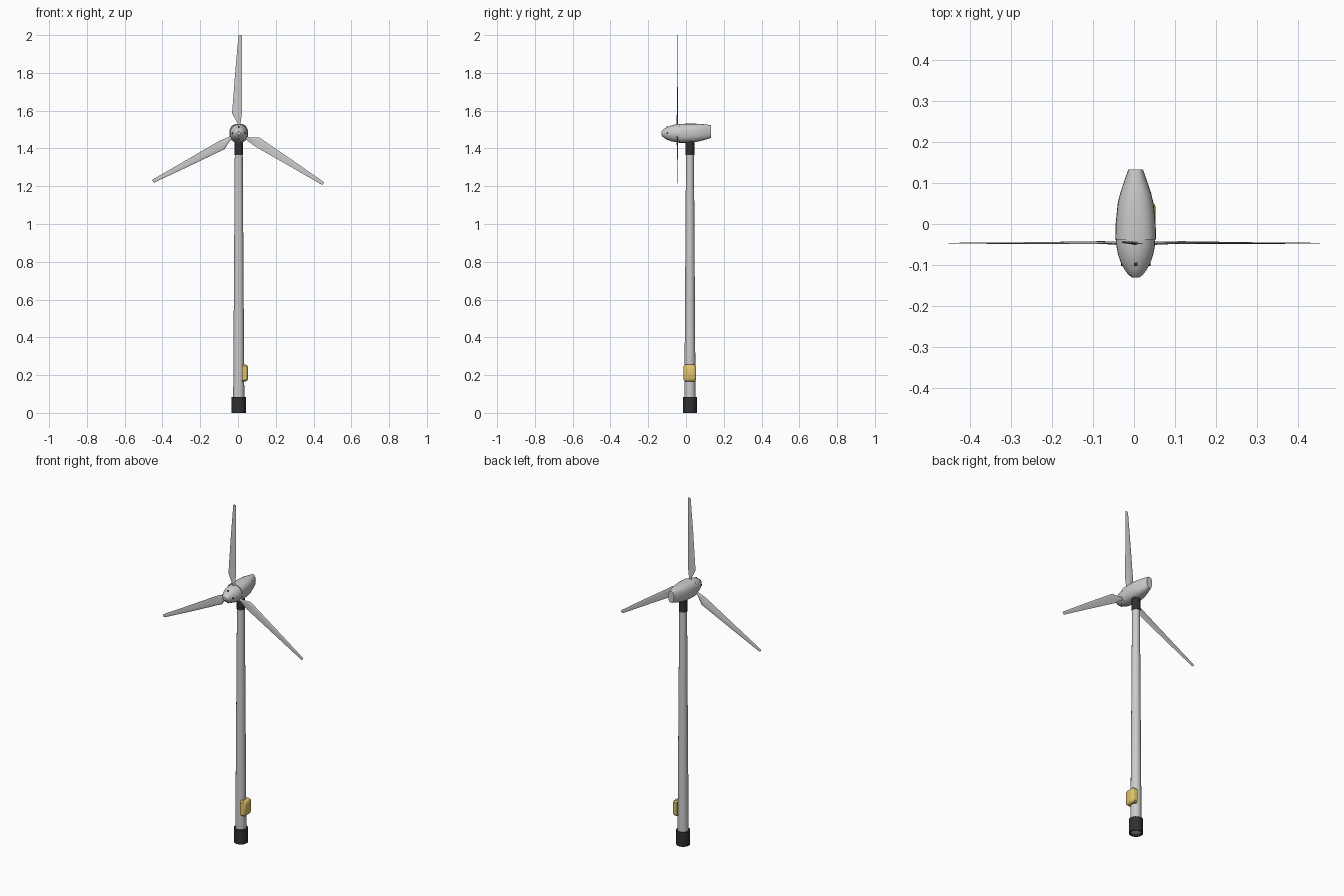
import bpy, bmesh, math
from mathutils import Matrix, Vector

if "Cube" in bpy.data.objects:
    bpy.data.objects.remove(bpy.data.objects["Cube"])

CX, CY, HZ, BY = 0.004, 0.021, 1.48, -0.047   # tower axis, hub height, rotor plane


def material(name, rgb):
    m = bpy.data.materials.new(name)
    m.diffuse_color = (*rgb, 1)
    m.use_nodes = True
    m.node_tree.nodes["Principled BSDF"].inputs["Base Color"].default_value = m.diffuse_color
    return m


dark = material("dark_grey", (0.03, 0.03, 0.03))
yellow = material("yellow", (0.75, 0.55, 0.15))


def finish(name, bm, mat=None, angle=35):
    bmesh.ops.recalc_face_normals(bm, faces=bm.faces)
    me = bpy.data.meshes.new(name)
    bm.to_mesh(me)
    bm.free()
    ob = bpy.data.objects.new(name, me)
    bpy.context.collection.objects.link(ob)
    if mat:
        me.materials.append(mat)
    bpy.context.view_layer.objects.active = ob
    ob.select_set(True)
    bpy.ops.object.shade_smooth_by_angle(angle=math.radians(angle))
    ob.select_set(False)
    return ob


def loft(name, rings, mat=None, angle=35, matrix=None, closed=False):
    """Skin a list of rings of points, capping the ends."""
    bm = bmesh.new()
    loops = [[bm.verts.new(p) for p in r] for r in rings]
    n = len(loops[0])
    pairs = list(zip(loops, loops[1:])) + ([(loops[-1], loops[0])] if closed else [])
    for a, b in pairs:
        for i in range(n):
            bm.faces.new((a[i], a[(i + 1) % n], b[(i + 1) % n], b[i]))
    if not closed:
        bm.faces.new(loops[0])
        bm.faces.new(loops[-1])
    if matrix:
        bm.transform(matrix)
    return finish(name, bm, mat, angle)


def ring_z(r, z, n=24):
    return [(CX + r * math.cos(2 * math.pi * i / n),
             CY + r * math.sin(2 * math.pi * i / n), z) for i in range(n)]


def ring_y(y, w, bottom, top, power=1.0, n=24):
    """Rounded section across y; power below 1 makes it squarer."""
    pts = []
    for i in range(n):
        a = 2 * math.pi * i / n
        c, s = math.cos(a), math.sin(a)
        x = math.copysign(abs(c) ** power, c) * w
        z = (top + bottom) / 2 + math.copysign(abs(s) ** power, s) * (top - bottom) / 2
        pts.append((CX + x, y, z))
    return pts


# Tower, hollow base sleeve and yaw collar
loft("tower", [ring_z(0.030, 0.01), ring_z(0.021, 1.38)])
loft("base_sleeve", [ring_z(0.038, 0), ring_z(0.038, 0.083),
                     ring_z(0.027, 0.083), ring_z(0.030, 0)], dark, closed=True)
loft("yaw_collar", [ring_z(0.023, 1.365), ring_z(0.023, 1.445)], dark)

# Nacelle tapering to the rear with a rising belly
loft("nacelle", [ring_y(y, w, b, t, 0.8) for y, w, b, t in (
    (-0.038, 0.050, 1.430, 1.529), (0.000, 0.049, 1.430, 1.531),
    (0.050, 0.044, 1.434, 1.531), (0.075, 0.038, 1.439, 1.530),
    (0.105, 0.028, 1.447, 1.527), (0.133, 0.018, 1.456, 1.523))])

# Spinner nose
profile = ((-0.037, 0.048), (-0.055, 0.047), (-0.075, 0.043), (-0.095, 0.036),
           (-0.112, 0.027), (-0.124, 0.018), (-0.131, 0.009))
loft("spinner", [ring_y(y, r, HZ - r, HZ + r) for y, r in profile])

# Small dark studs around the spinner
for k in range(4):
    bm = bmesh.new()
    bmesh.ops.create_cube(bm, size=0.009)
    turn = Matrix.Rotation(k * math.pi / 2, 4, 'Y')
    bm.transform(Matrix.Translation((CX, -0.098, HZ)) @ turn
                 @ Matrix.Translation((0, 0, 0.0315)))
    finish(f"spinner_stud_{k + 1}", bm, dark)

# Three blades: (radius, leading edge, trailing edge, thickness, twist)
stations = ((0.035, -0.007, 0.009, 0.010, 0), (0.055, -0.008, 0.010, 0.008, 2),
            (0.108, -0.036, 0.017, 0.006, 5), (0.125, -0.034, 0.017, 0.006, 5),
            (0.320, -0.019, 0.016, 0.004, 3), (0.515, -0.002, 0.016, 0.002, 0),
            (0.521, 0.001, 0.014, 0.0015, 0))
section = ((0, 0), (0.12, 0.4), (0.35, 0.5), (0.7, 0.28),
           (1, 0), (0.7, -0.28), (0.35, -0.5), (0.12, -0.4))
for k in range(3):
    rings = []
    for r, lead, trail, thick, twist in stations:
        rot = Matrix.Rotation(math.radians(-twist), 3, 'Z')
        rings.append([rot @ Vector((lead + u * (trail - lead), v * thick, r))
                      for u, v in section])
    m = Matrix.Translation((CX, BY, HZ)) @ Matrix.Rotation(k * math.tau / 3, 4, 'Y')
    loft(f"blade_{k + 1}", rings, angle=40, matrix=m)


# Yellow control box with a raised, chamfered door side
def box_ring(x, hy, hz, c=0.008):
    corners = []
    for sy, sz, flip in ((1, 1, 0), (-1, 1, 1), (-1, -1, 0), (1, -1, 1)):
        two = [(x, CY + sy * hy, 0.211 + sz * (hz - c)),
               (x, CY + sy * (hy - c), 0.211 + sz * hz)]
        corners += two[::-1] if flip else two
    return corners


loft("control_box", [box_ring(0.022, 0.033, 0.044), box_ring(0.042, 0.033, 0.044),
                     box_ring(0.048, 0.030, 0.041), box_ring(0.053, 0.022, 0.033)], yellow)
